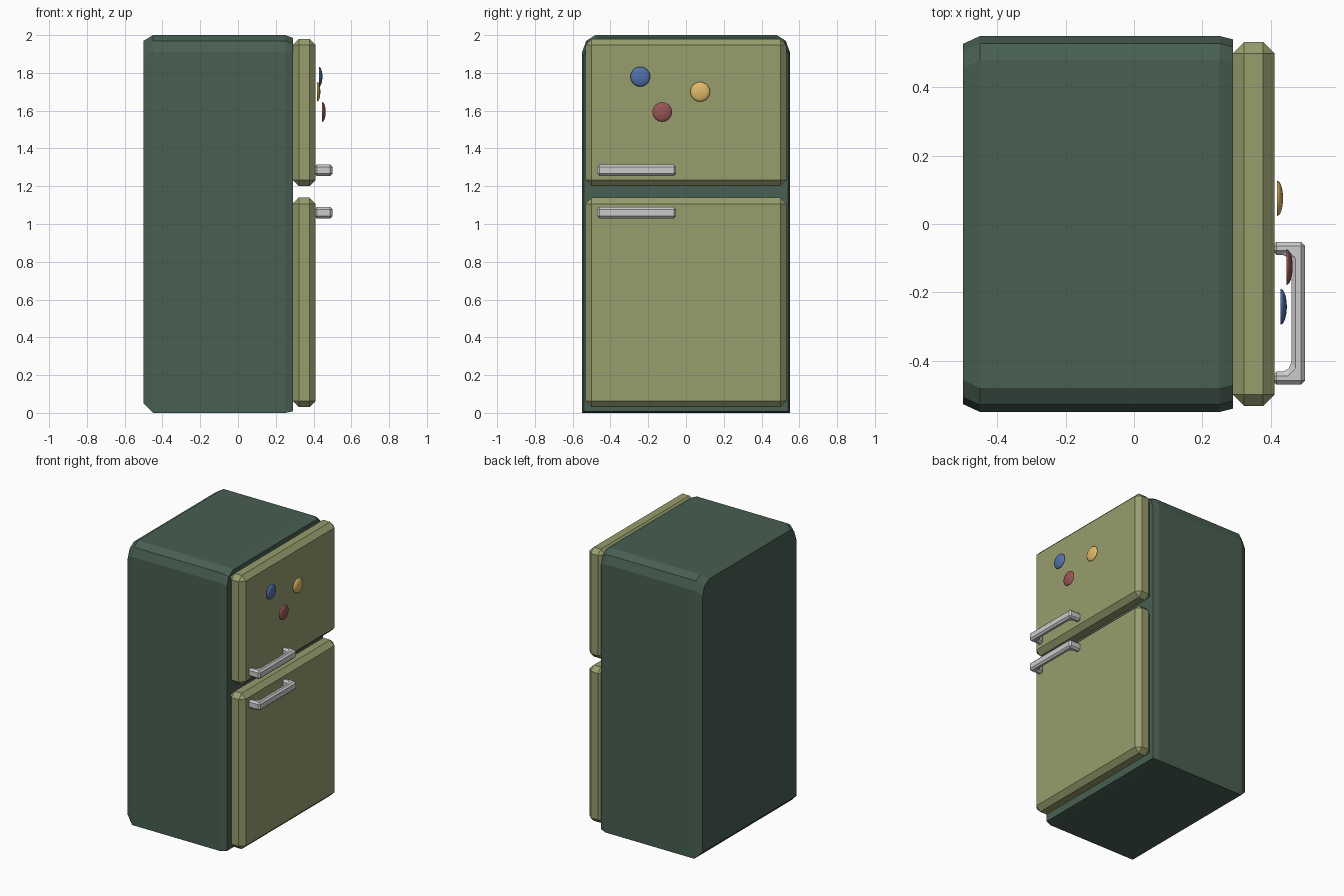
import bpy, bmesh, math
from mathutils import Matrix

if "Cube" in bpy.data.objects:
    bpy.data.objects.remove(bpy.data.objects["Cube"])


def material(name, rgb):
    m = bpy.data.materials.new(name)
    m.diffuse_color = (*rgb, 1)
    m.use_nodes = True
    m.node_tree.nodes["Principled BSDF"].inputs["Base Color"].default_value = m.diffuse_color
    return m


GREEN = material("dark_green", (0.065, 0.115, 0.085))
OLIVE = material("olive", (0.31, 0.34, 0.155))


def finish(name, bm, mat=None):
    bmesh.ops.recalc_face_normals(bm, faces=bm.faces)
    mesh = bpy.data.meshes.new(name)
    bm.to_mesh(mesh)
    bm.free()
    obj = bpy.data.objects.new(name, mesh)
    bpy.context.collection.objects.link(obj)
    if mat:
        mesh.materials.append(mat)
    return obj


def bevel_all(bm, width):
    edges = [e for e in bm.edges if e.calc_face_angle(0) > 0.3]
    bmesh.ops.bevel(bm, geom=edges, offset=width, segments=1,
                    affect='EDGES', profile=0.5)


# Cabinet: rounded-top section lofted along x, inset at the back and front
def section(half_y, bottom, top):
    right = [(half_y, bottom), (half_y, top - 0.09),
             (half_y - 0.022, top - 0.03), (half_y - 0.07, top)]
    return right + [(-y, z) for y, z in reversed(right)]


bm = bmesh.new()
rings = []
for x, half_y, bottom, top in [(-0.5, 0.527, 0.05, 1.97), (-0.45, 0.55, 0, 2),
                               (0.25, 0.55, 0, 2), (0.29, 0.54, 0.008, 1.985)]:
    rings.append([bm.verts.new((x, y, z)) for y, z in section(half_y, bottom, top)])
for a, b in zip(rings, rings[1:]):
    for i in range(len(a)):
        j = (i + 1) % len(a)
        bm.faces.new((a[i], a[j], b[j], b[i]))
bm.faces.new(rings[0])
bm.faces.new(rings[-1])
finish("cabinet", bm, GREEN)


# Doors: chamfered slabs
def door(name, z0, z1):
    bm = bmesh.new()
    bmesh.ops.create_cube(bm, size=1, matrix=Matrix.Translation((0.35, 0, (z0 + z1) / 2))
                          @ Matrix.Diagonal((0.122, 1.064, z1 - z0, 1)))
    bevel_all(bm, 0.033)
    finish(name, bm, OLIVE)


door("freezer_door", 1.2, 1.98)
door("fridge_door", 0.03, 1.14)


# Handles: U-shaped outline extruded upward and chamfered
def handle(name, z):
    outline = [(0.405, -0.47), (0.5, -0.47), (0.5, -0.052), (0.405, -0.052),
               (0.405, -0.09), (0.445, -0.09), (0.46, -0.105),
               (0.46, -0.417), (0.445, -0.432), (0.405, -0.432)]
    bm = bmesh.new()
    face = bm.faces.new([bm.verts.new((x, y, z - 0.03)) for x, y in outline])
    ext = bmesh.ops.extrude_face_region(bm, geom=[face])
    verts = [v for v in ext["geom"] if isinstance(v, bmesh.types.BMVert)]
    bmesh.ops.translate(bm, vec=(0, 0, 0.06), verts=verts)
    bmesh.ops.recalc_face_normals(bm, faces=bm.faces)
    bevel_all(bm, 0.012)
    finish(name, bm)


handle("freezer_handle", 1.285)
handle("fridge_handle", 1.06)


# Magnets: shallow domes facing the door front
def magnet(name, x, y, z, rgb):
    bm = bmesh.new()
    bmesh.ops.create_uvsphere(bm, u_segments=32, v_segments=16, radius=1)
    bmesh.ops.bisect_plane(bm, geom=bm.verts[:] + bm.edges[:] + bm.faces[:],
                           plane_co=(0, 0, 0), plane_no=(0, 0, -1), clear_outer=True)
    bmesh.ops.holes_fill(bm, edges=[e for e in bm.edges if e.is_boundary])
    bmesh.ops.transform(bm, verts=bm.verts, matrix=Matrix.Translation((x, y, z))
                        @ Matrix.Rotation(math.pi / 2, 4, 'Y')
                        @ Matrix.Diagonal((0.052, 0.052, 0.018, 1)))
    obj = finish(name, bm, material(name, rgb))
    bpy.ops.object.select_all(action='DESELECT')
    obj.select_set(True)
    bpy.context.view_layer.objects.active = obj
    bpy.ops.object.shade_smooth_by_angle(angle=math.radians(40))


magnet("blue_magnet", 0.429, -0.242, 1.78, (0.08, 0.165, 0.40))
magnet("yellow_magnet", 0.418, 0.075, 1.70, (0.75, 0.49, 0.14))
magnet("red_magnet", 0.446, -0.126, 1.593, (0.31, 0.09, 0.095))
